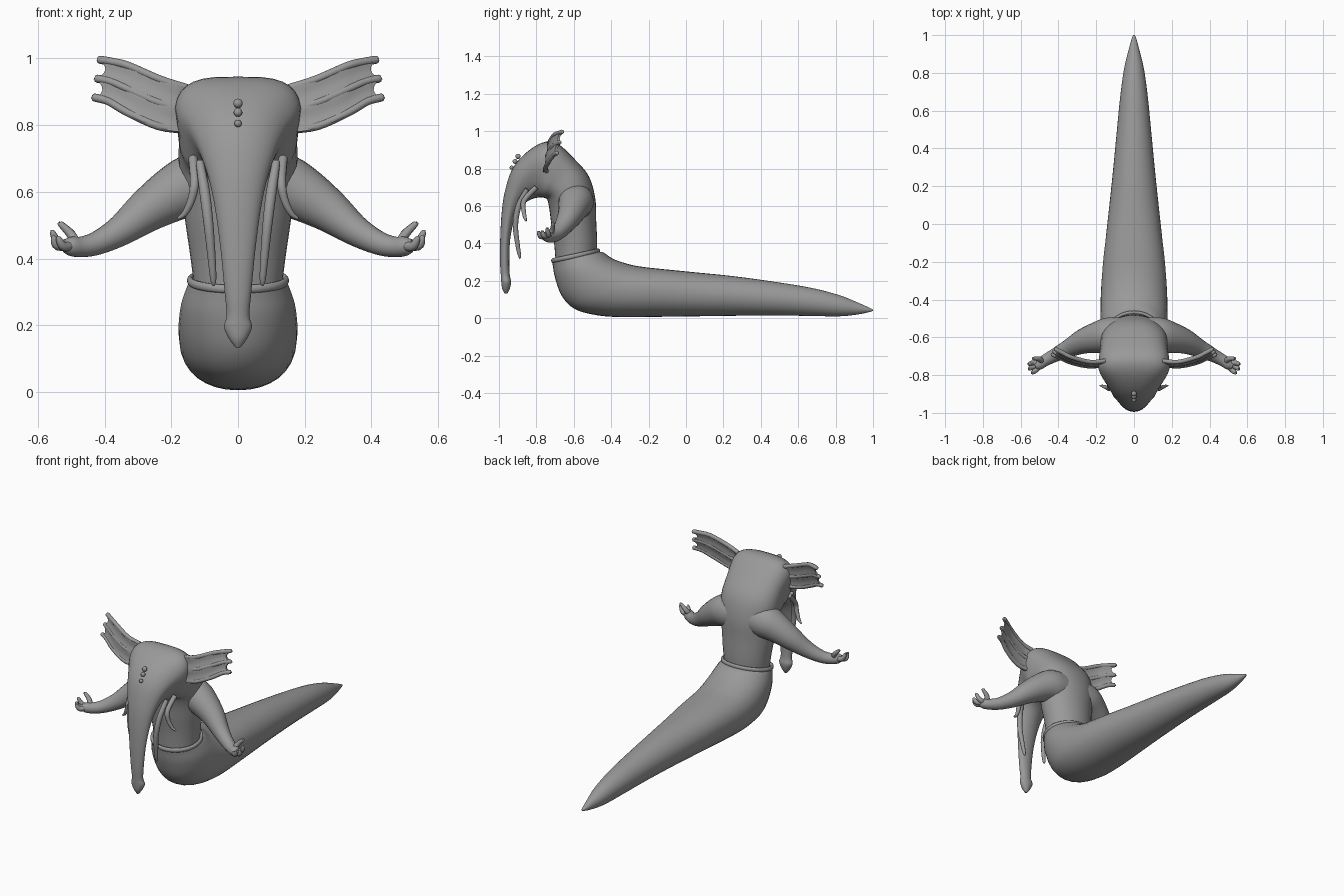
import bpy, bmesh, math
from mathutils import Vector

if "Cube" in bpy.data.objects:
    bpy.data.objects.remove(bpy.data.objects["Cube"])

grey = bpy.data.materials.new("skin grey")
grey.diffuse_color = (0.32, 0.32, 0.32, 1)
grey.use_nodes = True
grey.node_tree.nodes["Principled BSDF"].inputs["Base Color"].default_value = grey.diffuse_color


def finish(bm, name, mirror=False, angle=50):
    """Turn a bmesh into a smooth-shaded object, optionally mirrored in x."""
    if mirror:
        copy = bmesh.ops.duplicate(bm, geom=bm.verts[:] + bm.edges[:] + bm.faces[:])["geom"]
        for v in copy:
            if isinstance(v, bmesh.types.BMVert):
                v.co.x *= -1
    bmesh.ops.recalc_face_normals(bm, faces=bm.faces[:])
    mesh = bpy.data.meshes.new(name)
    bm.to_mesh(mesh)
    bm.free()
    mesh.materials.append(grey)
    for p in mesh.polygons:
        p.use_smooth = True
    mesh.set_sharp_from_angle(angle=math.radians(angle))
    obj = bpy.data.objects.new(name, mesh)
    bpy.context.collection.objects.link(obj)
    return obj


def smooth(rows, steps):
    """Catmull-Rom interpolation of rows of numbers."""
    out = []
    for i in range(len(rows) - 1):
        a, b, c, d = (rows[max(0, min(len(rows) - 1, i + k))] for k in (-1, 0, 1, 2))
        for s in range(steps):
            t = s / steps
            out.append([q + 0.5 * t * (r - p + t * (2 * p - 5 * q + 4 * r - u + t * (3 * (q - r) + u - p)))
                        for p, q, r, u in zip(a, b, c, d)])
    return out + [list(rows[-1])]


def skin(bm, rings):
    """Bridge rings of points and cap both ends."""
    loops = [[bm.verts.new(p) for p in ring] for ring in rings]
    n = len(loops[0])
    for a, b in zip(loops, loops[1:]):
        for i in range(n):
            bm.faces.new((a[i], a[(i + 1) % n], b[(i + 1) % n], b[i]))
    bm.faces.new(loops[0])
    bm.faces.new(loops[-1])


def loft(name, rows, steps=4, n=32):
    """Rows: front/under y, z; back/top y, z; half width; squareness; taper to the underside."""
    bm = bmesh.new()
    rings = []
    for ay, az, by, bz, w, p, taper in smooth(rows, steps):
        ring = []
        for i in range(n):
            a = math.tau * i / n
            c, s = (math.copysign(abs(f) ** p, f) for f in (math.cos(a), math.sin(a)))
            ring.append((w * s * (1 - taper * max(0, c + 0.3)),
                         (ay + by) / 2 + c * (ay - by) / 2, (az + bz) / 2 + c * (az - bz) / 2))
        rings.append(ring)
    skin(bm, rings)
    return finish(bm, name)


def tube(bm, rows, steps=4, n=12):
    """Rows: x, y, z, radius."""
    pts = smooth(rows, steps)
    rings = []
    for i, (x, y, z, r) in enumerate(pts):
        t = Vector(pts[min(i + 1, len(pts) - 1)][:3]) - Vector(pts[max(i - 1, 0)][:3])
        side = t.cross(Vector((0.3, 1, 0.1))).normalized()
        up = side.cross(t).normalized()
        rings.append([Vector((x, y, z)) + r * (side * math.cos(a) + up * math.sin(a))
                      for a in (math.tau * k / n for k in range(n))])
    skin(bm, rings)


# Slug-like lower body, with the open rim at the waist
loft("tail", [
    (-.715, .300, -.465, .355, .146, 1, 0),
    (-.712, .280, -.440, .350, .153, 1, 0),
    (-.700, .215, -.385, .315, .170, 1, 0),
    (-.665, .120, -.300, .287, .178, 1, 0),
    (-.600, .052, -.230, .274, .177, .95, 0),
    (-.500, .020, -.150, .265, .173, .92, 0),
    (-.360, .006, -.060, .256, .164, .92, 0),
    (-.100, .008, .050, .245, .144, .95, 0),
    (.200, .012, .250, .225, .117, 1, 0),
    (.450, .015, .470, .195, .094, 1, 0),
    (.660, .012, .670, .162, .074, 1, 0),
    (.820, .010, .820, .123, .053, 1, 0),
    (.920, .020, .920, .083, .029, 1, 0),
    (.985, .034, .985, .054, .011, 1, 0),
    (1.00, .040, 1.00, .046, .004, 1, 0)])

# Rolled lip around the waist
bm = bmesh.new()
lip = []
for i in range(40):
    a = math.tau * i / 40
    centre = Vector((.144 * math.sin(a), -.59 - .122 * math.cos(a), .334 - .026 * math.cos(a)))
    out = Vector((math.sin(a), -math.cos(a), 0))
    lip.append([bm.verts.new(centre + .009 * math.cos(b) * out + Vector((0, 0, .013 * math.sin(b))))
                for b in (math.tau * k / 10 for k in range(10))])
for i in range(40):
    for k in range(10):
        a, b = lip[i], lip[(i + 1) % 40]
        bm.faces.new((a[k], a[(k + 1) % 10], b[(k + 1) % 10], b[k]))
finish(bm, "waist_rim")

# Torso bending forward into the head and hanging trunk
loft("torso_head_trunk", [
    (-.695, .270, -.480, .300, .128, 1, 0),
    (-.705, .400, -.475, .400, .142, 1, 0),
    (-.720, .500, -.480, .520, .158, 1, 0),
    (-.730, .580, -.485, .640, .170, .95, 0),
    (-.740, .630, -.520, .760, .178, .85, 0),
    (-.750, .640, -.600, .855, .180, .7, .05),
    (-.765, .645, -.690, .935, .188, .6, .1),
    (-.785, .645, -.770, .938, .188, .62, .22),
    (-.815, .640, -.860, .880, .152, .8, .25),
    (-.855, .620, -.930, .795, .118, .95, .2),
    (-.892, .580, -.968, .680, .088, 1, .1),
    (-.920, .520, -.985, .570, .068, 1, 0),
    (-.940, .420, -.993, .430, .052, 1, 0),
    (-.945, .300, -.994, .300, .040, 1, 0),
    (-.942, .230, -.990, .230, .034, 1, 0),
    (-.935, .195, -.988, .195, .042, 1, 0),
    (-.942, .158, -.983, .158, .026, 1, 0),
    (-.955, .132, -.970, .132, .006, 1, 0)])

# Arms with cupped hands
bm = bmesh.new()
tube(bm, [(.06, -.59, .625, .095), (.13, -.59, .62, .096), (.19, -.60, .595, .084),
          (.27, -.622, .545, .066), (.35, -.66, .485, .047), (.42, -.695, .447, .036),
          (.47, -.722, .435, .031), (.505, -.745, .438, .028), (.525, -.755, .445, .014)], n=20)
finish(bm, "arms", True)
bm = bmesh.new()
for mid, tip in (((.535, -.735, .445), (.556, -.742, .478)), ((.54, -.758, .438), (.553, -.768, .462)),
                 ((.522, -.775, .436), (.538, -.788, .460)), ((.500, -.715, .472), (.532, -.712, .504))):
    tube(bm, [(.485, -.735, .442, .016), (*mid, .014), (*tip, .009),
              (*(Vector(tip) + Vector((.003, 0, .004))), .003)], n=10)
finish(bm, "fingers", True)

# Fan ears: scalloped membrane held by three ribs
lower = smooth([(.14, -.735, .785), (.20, -.755, .782), (.30, -.745, .815), (.375, -.715, .862), (.435, -.69, .880)], 4)
upper = smooth([(.14, -.715, .915), (.19, -.735, .922), (.30, -.715, .972), (.36, -.690, .990), (.418, -.66, 1.000)], 4)


def ear_point(u, v):
    k = u * (len(lower) - 1)
    i = min(int(k), len(lower) - 2)
    lo, hi = (Vector(e[i]).lerp(Vector(e[i + 1]), k - i) for e in (lower, upper))
    return lo.lerp(hi, v)


bm = bmesh.new()
grid = []
for side in (-1, 1):
    sheet = []
    for i in range(17):
        row = []
        for j in range(17):
            v = j / 16
            p = ear_point(i / 16 * (.97 - .09 * abs(math.sin(math.tau * v))), v)
            thick = .005 + .004 * math.cos(math.tau * v) ** 2
            row.append(bm.verts.new(p + Vector((0, side * thick, 0))))
        sheet.append(row)
    for i in range(16):
        for j in range(16):
            bm.faces.new((sheet[i][j], sheet[i + 1][j], sheet[i + 1][j + 1], sheet[i][j + 1]))
    grid.append(sheet)
front, back = grid
for i in range(16):
    for a, b in (((i, 0), (i + 1, 0)), ((i, 16), (i + 1, 16)), ((16, i), (16, i + 1)), ((0, i), (0, i + 1))):
        bm.faces.new((front[a[0]][a[1]], front[b[0]][b[1]], back[b[0]][b[1]], back[a[0]][a[1]]))
finish(bm, "ear_membranes", True)
bm = bmesh.new()
for v in (.03, .5, .97):
    tube(bm, [(*ear_point(u, v), .012) for u in (.1, .35, .6, .8, .97)] + [(*ear_point(1, v), .007)], n=10)
finish(bm, "ear_ribs", True)

# Long and short mouth tentacles
bm = bmesh.new()
tube(bm, [(.115, -.85, .69, .012), (.100, -.895, .60, .016), (.088, -.912, .50, .015),
          (.078, -.900, .39, .012), (.074, -.890, .335, .009), (.073, -.887, .318, .003)])
tube(bm, [(.135, -.80, .70, .014), (.130, -.865, .63, .014), (.140, -.868, .575, .012),
          (.160, -.860, .535, .009), (.180, -.855, .520, .004)])
finish(bm, "mouth_tentacles", True)

# Column of three small eyes
bm = bmesh.new()
for y, z, r in ((-.898, .865, .014), (-.914, .838, .013), (-.932, .805, .011)):
    s = bmesh.ops.create_uvsphere(bm, u_segments=16, v_segments=10, radius=r)
    bmesh.ops.translate(bm, verts=s["verts"], vec=(0, y, z))
finish(bm, "eyes")
